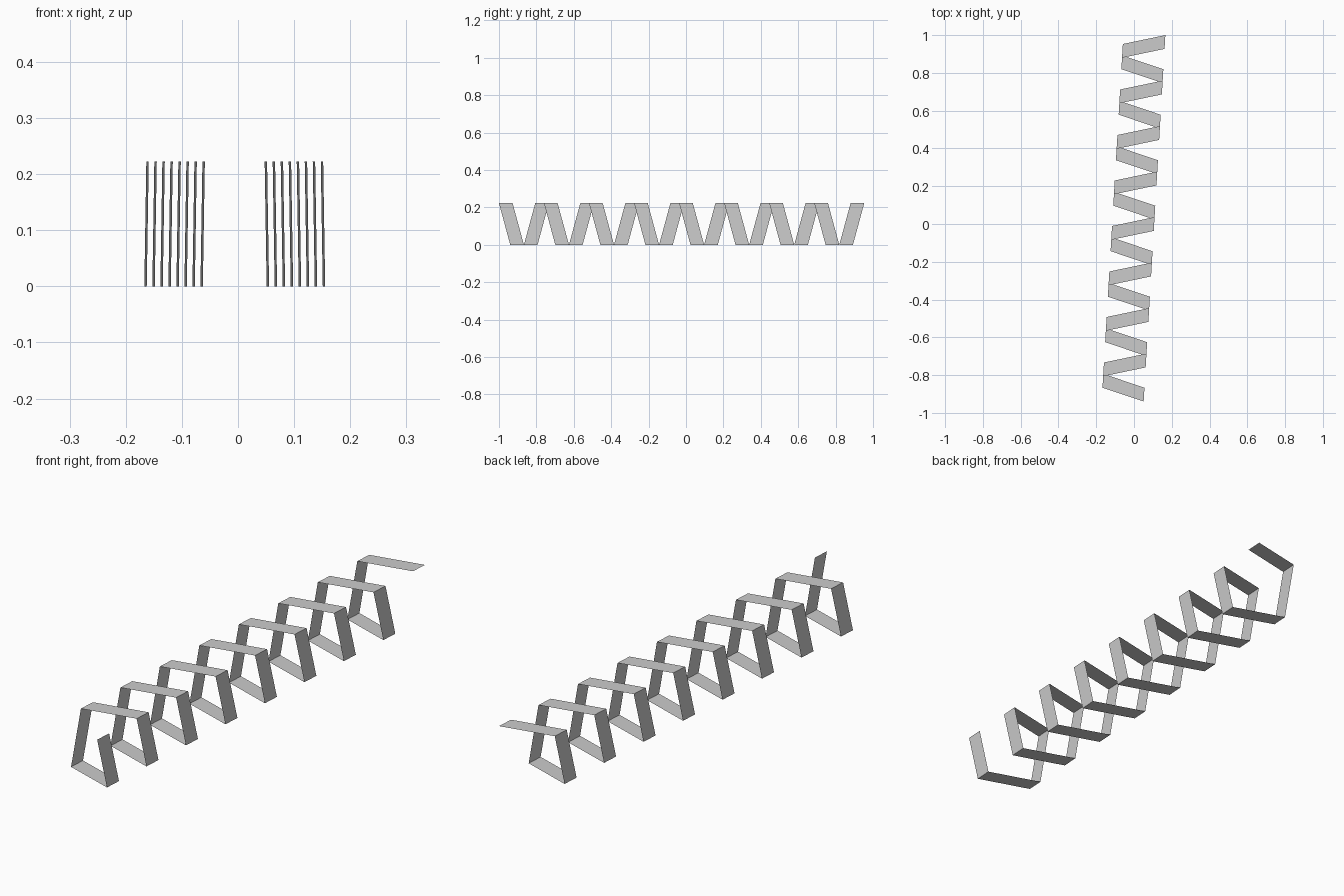
import bpy, bmesh
from math import atan, cos, sin
from mathutils import Matrix, Vector

if "Cube" in bpy.data.objects:
    bpy.data.objects.remove(bpy.data.objects["Cube"])

SIDE = 0.222              # side of the square coil
WIDTH = 0.073             # ribbon width along the coil axis
SEGMENTS = 32             # four flat panels per turn, eight turns
STEP = (2.0 - WIDTH) / SEGMENTS
YAW = atan(0.0593)        # the axis leans slightly towards +x

# Square corners in winding order: top right, bottom right, bottom left, top left
corners = [(0, SIDE), (0, 0), (-SIDE, 0), (-SIDE, SIDE)]

# Ribbon: sweep a short edge around the square while advancing along the axis
turn = Matrix.Rotation(-YAW, 4, 'Z')
start = Vector((0.0475, -1.0, 0))
stretch = 1 / cos(YAW)
bm = bmesh.new()
previous = None
for i in range(SEGMENTS + 1):
    x, z = corners[i % 4]
    edge = [bm.verts.new(start + turn @ Vector((x, (i * STEP + d) * stretch, z)))
            for d in (0, WIDTH)]
    if previous:
        bm.faces.new((previous[0], edge[0], edge[1], previous[1]))
    previous = edge

mesh = bpy.data.meshes.new("square_coil_ribbon")
bm.to_mesh(mesh)
bm.free()
ribbon = bpy.data.objects.new("square_coil_ribbon", mesh)
bpy.context.collection.objects.link(ribbon)
